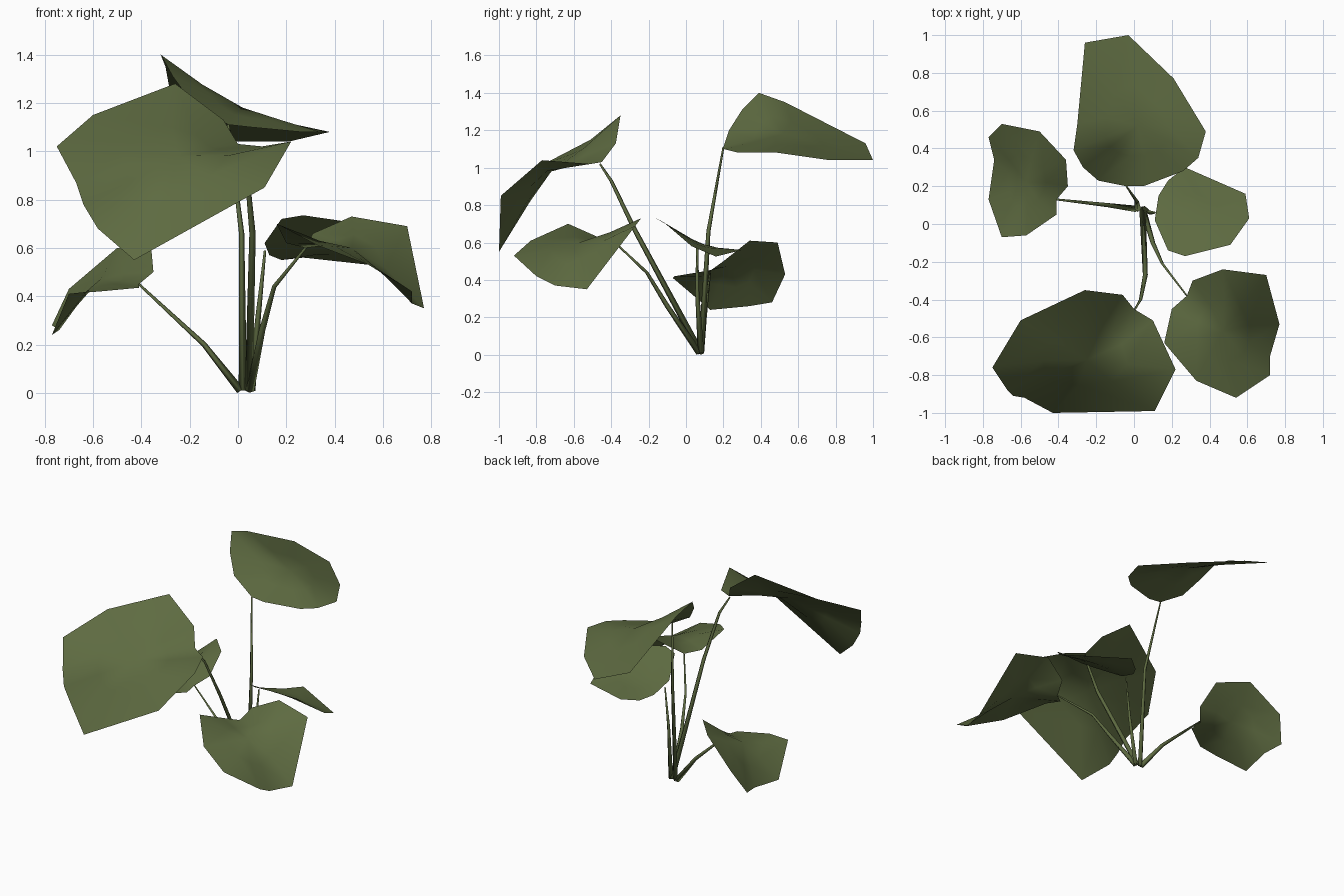
import bpy, bmesh, math
from mathutils import Vector

if "Cube" in bpy.data.objects:
    bpy.data.objects.remove(bpy.data.objects["Cube"])

green = bpy.data.materials.new("leaf green")
green.diffuse_color = (0.112, 0.147, 0.053, 1)
green.use_nodes = True
green.node_tree.nodes["Principled BSDF"].inputs["Base Color"].default_value = green.diffuse_color


def finish(bm, name):
    me = bpy.data.meshes.new(name)
    bm.to_mesh(me)
    bm.free()
    me.materials.append(green)
    me.polygons.foreach_set("use_smooth", [True] * len(me.polygons))
    ob = bpy.data.objects.new(name, me)
    bpy.context.collection.objects.link(ob)


def leaf(name, rim, centre):
    """Leaf blade: rim, one softened inner ring and a centre point."""
    c = Vector(centre)
    rim = [Vector(p) for p in rim]
    n = len(rim)
    ring = [c.lerp(p, 0.52) for p in rim]
    for _ in range(1):
        ring = [ring[i] * 0.5 + (ring[i - 1] + ring[(i + 1) % n]) * 0.25 for i in range(n)]
    bm = bmesh.new()
    outer = [bm.verts.new(p) for p in rim]
    inner = [bm.verts.new(p) for p in ring]
    mid = bm.verts.new(c)
    for i in range(n):
        j = (i + 1) % n
        bm.faces.new((outer[i], outer[j], inner[j], inner[i]))
        bm.faces.new((inner[i], inner[j], mid))
    bm.normal_update()
    # upper side faces up
    if sum(f.normal.z * f.calc_area() for f in bm.faces) < 0:
        bmesh.ops.reverse_faces(bm, faces=bm.faces[:])
    finish(bm, name)


def stem(name, path, r0=0.017, r1=0.005, sides=4):
    """Tapered stalk along a path."""
    pts = [Vector(p) for p in path]
    bm = bmesh.new()
    rings = []
    for k, p in enumerate(pts):
        d = (pts[min(k + 1, len(pts) - 1)] - pts[max(k - 1, 0)]).normalized()
        u = d.cross(Vector((0, 1, 0))).normalized()
        v = d.cross(u)
        r = r0 + (r1 - r0) * k / (len(pts) - 1)
        rings.append([bm.verts.new(p + r * (u * math.cos(a) + v * math.sin(a)))
                      for a in (2 * math.pi * s / sides for s in range(sides))])
    for a, b in zip(rings, rings[1:]):
        for s in range(sides):
            t = (s + 1) % sides
            bm.faces.new((a[s], a[t], b[t], b[s]))
    bm.faces.new(rings[0])
    bm.faces.new(rings[-1])
    bmesh.ops.recalc_face_normals(bm, faces=bm.faces[:])
    finish(bm, name)


# Blades
leaf("back_leaf", [
    (-.32, .39, 1.40), (-.27, .30, 1.31), (-.19, .23, 1.20), (-.04, .20, 1.11),
    (.05, .20, 1.10), (.26, .28, 1.08), (.34, .35, 1.08), (.38, .49, 1.08),
    (.21, .77, 1.04), (-.03, 1.0, 1.04), (-.26, .96, 1.13), (-.30, .53, 1.35)],
    (.02, .52, 1.18))
leaf("front_leaf", [
    (-.75, -.76, 1.02), (-.60, -.51, 1.15), (-.26, -.35, 1.28), (-.06, -.375, 1.13),
    (0, -.45, 1.03), (.10, -.51, 1.02), (.22, -.77, 1.04), (.11, -.99, .85),
    (-.43, -1.0, .55), (-.58, -.92, .68), (-.64, -.91, .78), (-.67, -.88, .87)],
    (-.25, -.72, .98))
leaf("right_front_leaf", [
    (.47, -.24, .73), (.70, -.27, .69), (.77, -.53, .35), (.72, -.70, .37),
    (.72, -.80, .42), (.54, -.92, .53), (.33, -.83, .61), (.16, -.63, .70),
    (.20, -.45, .62), (.28, -.38, .60), (.31, -.30, .66)],
    (.47, -.57, .60))
leaf("right_back_leaf", [
    (.27, -.17, .735), (.18, -.14, .72), (.11, .02, .62), (.13, .15, .57),
    (.18, .23, .55), (.27, .30, .56), (.59, .16, .525), (.61, .03, .58),
    (.51, -.11, .70)],
    (.34, .06, .60))
leaf("left_leaf", [
    (-.70, .53, .43), (-.50, .49, .60), (-.36, .34, .61), (-.35, .20, .50),
    (-.41, .13, .45), (-.41, .05, .435), (-.57, -.06, .42), (-.70, -.07, .41),
    (-.77, .13, .24), (-.74, .34, .26), (-.77, .46, .28)],
    (-.57, .22, .47))

# Stalks
stem("back_stem", [(.02, .08, 0.01), (.015, .12, .66), (-.04, .20, 1.11)])
stem("front_stem", [(.045, .08, 0.01), (.06, -.27, .66), (.035, -.40, .93), (0, -.46, 1.02)])
stem("right_front_stem", [(.05, .07, 0.01), (.10, -.10, .26), (.15, -.21, .44), (.28, -.38, .60)])
stem("right_back_stem", [(.055, .08, 0.01), (.085, .06, .33), (.112, .06, .59)])
stem("left_stem", [(.01, .08, 0.01), (-.14, .10, .20), (-.41, .13, .45)])
